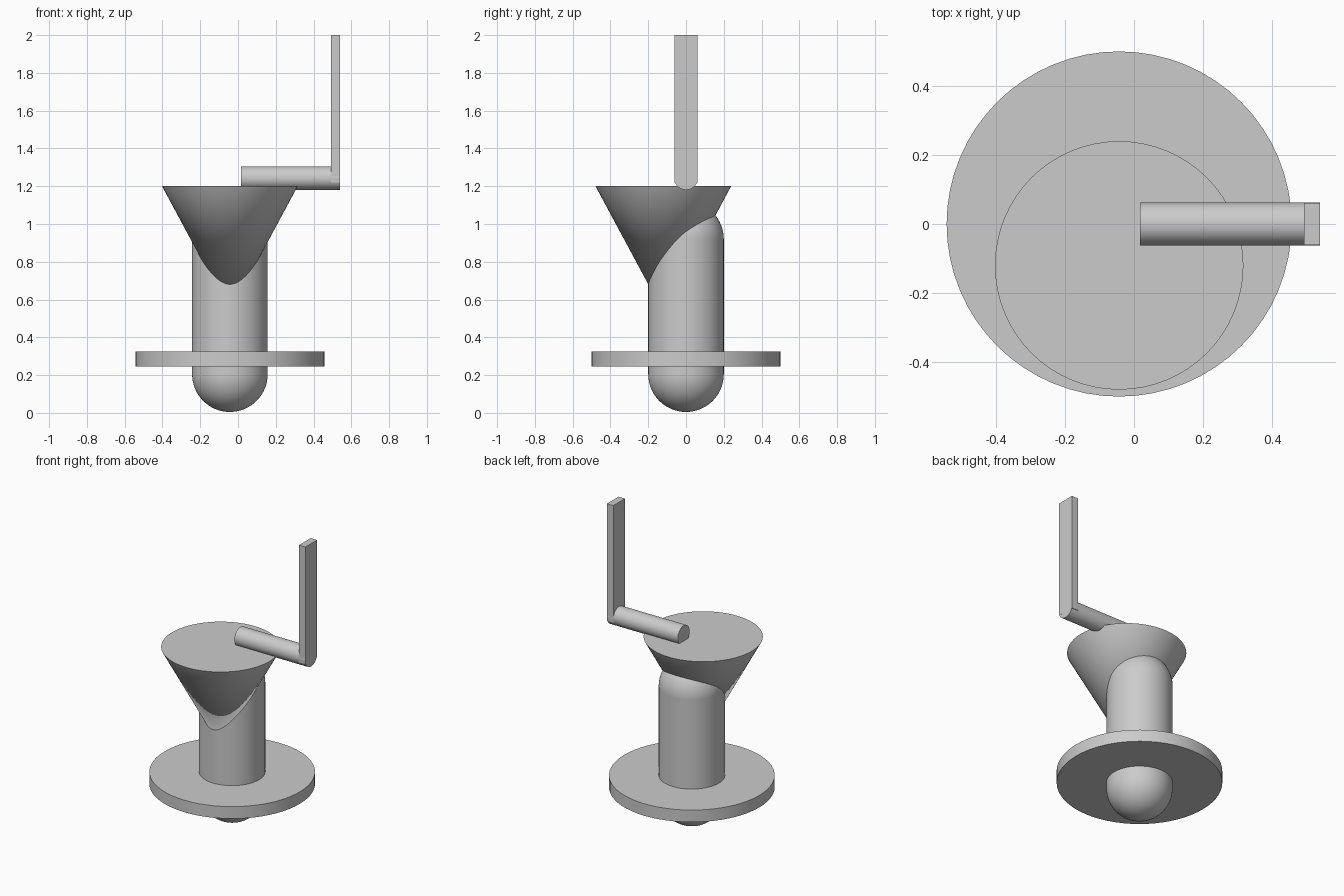
import bpy
import math

cube = bpy.data.objects.get("Cube")
if cube:
    bpy.data.objects.remove(cube, do_unlink=True)

grey = bpy.data.materials.new("plain grey")
grey.use_nodes = True
colour = (0.6, 0.6, 0.6, 1)
grey.diffuse_color = colour
grey.node_tree.nodes["Principled BSDF"].inputs["Base Color"].default_value = colour

AXIS_X = -0.043  # shared centre line of body and disc


def finish(name, smooth=True):
    obj = bpy.context.object
    obj.name = name
    obj.data.materials.append(grey)
    if smooth:
        bpy.ops.object.shade_smooth_by_angle(angle=math.radians(35))
    return obj


def cylinder(name, radius, depth, location, rotation=(0, 0, 0)):
    bpy.ops.mesh.primitive_cylinder_add(vertices=64, radius=radius, depth=depth,
                                        location=location, rotation=rotation)
    return finish(name)


# Body: a capsule made of a shaft and two rounded ends
R, LOW, HIGH = 0.2, 0.205, 0.92
cylinder("body_shaft", R, HIGH - LOW, (AXIS_X, 0, (LOW + HIGH) / 2))
for name, z in (("body_bottom", LOW), ("body_top", HIGH)):
    bpy.ops.mesh.primitive_uv_sphere_add(segments=64, ring_count=32, radius=R,
                                         location=(AXIS_X, 0, z))
    finish(name)

# Wide disc around the lower body
cylinder("base_disc", 0.5, 0.08, (AXIS_X, 0, 0.285))

# Funnel: an upturned cone set towards the front
TOP, HEIGHT = 1.202, 0.67
bpy.ops.mesh.primitive_cone_add(vertices=64, radius1=0, radius2=0.36, depth=HEIGHT,
                                location=(AXIS_X, -0.12, TOP - HEIGHT / 2))
finish("funnel")

# Crank: a horizontal rod with an upright flat handle at its outer end
cylinder("crank_rod", 0.062, 0.522, (0.278, 0, 1.243), (0, math.pi / 2, 0))
bpy.ops.mesh.primitive_cube_add(size=1, location=(0.516, 0, 1.61))
bpy.context.object.scale = (0.047, 0.122, 0.78)
finish("crank_handle", smooth=False)
